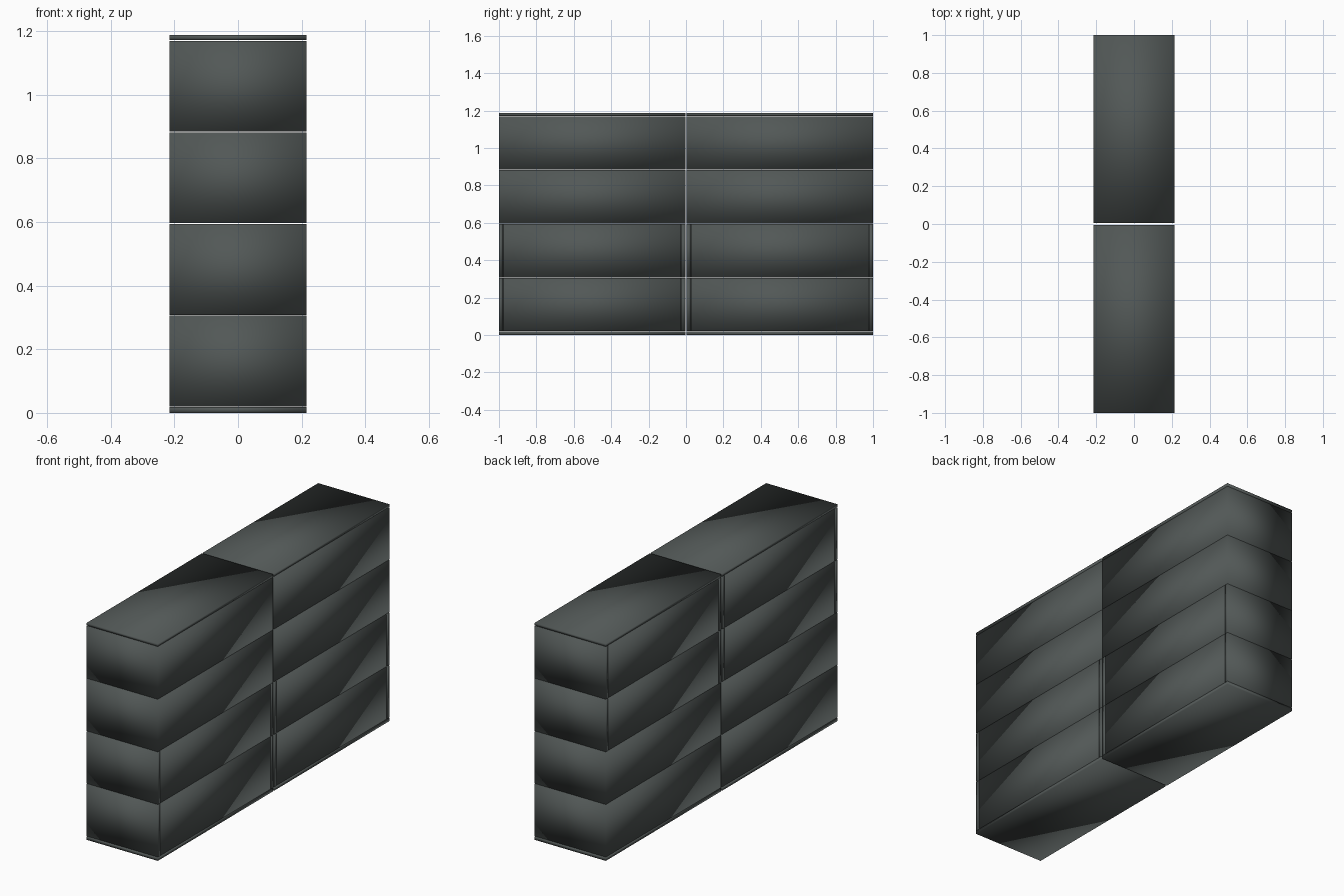
import bpy, bmesh

if "Cube" in bpy.data.objects:
    bpy.data.objects.remove(bpy.data.objects["Cube"])

# one dark slate finish
slate = bpy.data.materials.new("dark_slate_grey")
slate.diffuse_color = (0.084, 0.097, 0.094, 1)
slate.use_nodes = True
slate.node_tree.nodes["Principled BSDF"].inputs["Base Color"].default_value = slate.diffuse_color

HX = 0.215            # half depth
Y0, Y1 = 0.004, 1.0   # extent of one cabinet along y
T = 0.02              # panel thickness
GAP = 0.004


def prism(name, pts, z0, z1):
    """Extrude an outline up from z0 to z1, with soft shared normals."""
    bm = bmesh.new()
    base = bm.faces.new([bm.verts.new((x, y, z0)) for x, y in pts])
    ext = bmesh.ops.extrude_face_region(bm, geom=[base])["geom"]
    top = [g for g in ext if isinstance(g, bmesh.types.BMVert)]
    bmesh.ops.translate(bm, verts=top, vec=(0, 0, z1 - z0))
    bmesh.ops.recalc_face_normals(bm, faces=bm.faces)
    for f in bm.faces:
        f.smooth = True
    me = bpy.data.meshes.new(name)
    bm.to_mesh(me)
    bm.free()
    me.materials.append(slate)
    ob = bpy.data.objects.new(name, me)
    bpy.context.collection.objects.link(ob)


def rect(xa, xb, ya, yb):
    return [(xa, ya), (xb, ya), (xb, yb), (xa, yb)]


for side, s in (("front", -1), ("rear", 1)):
    lo, hi = sorted((s * Y0, s * Y1))
    # base and top slabs
    prism(side + "_base", rect(-HX, HX, lo, hi), 0, 0.018)
    prism(side + "_top", rect(-HX, HX, lo, hi), 1.172, 1.187)
    # four tiers: lower pair opens to +x, upper pair opens to -x
    for i in range(4):
        z0 = 0.0205 + i * 0.2877
        z1 = z0 + 0.2852
        d = 1 if i < 2 else -1
        shell = [(-HX, lo), (HX, lo), (HX, lo + T), (-HX + T, lo + T),
                 (-HX + T, hi - T), (HX, hi - T), (HX, hi), (-HX, hi)]
        prism(f"{side}_shell_{i + 1}", [(d * x, y) for x, y in shell], z0, z1)
        xa, xb = sorted((d * (HX - T), d * HX))
        prism(f"{side}_drawer_front_{i + 1}",
              rect(xa, xb, lo + T + GAP, hi - T - GAP), z0, z1)
